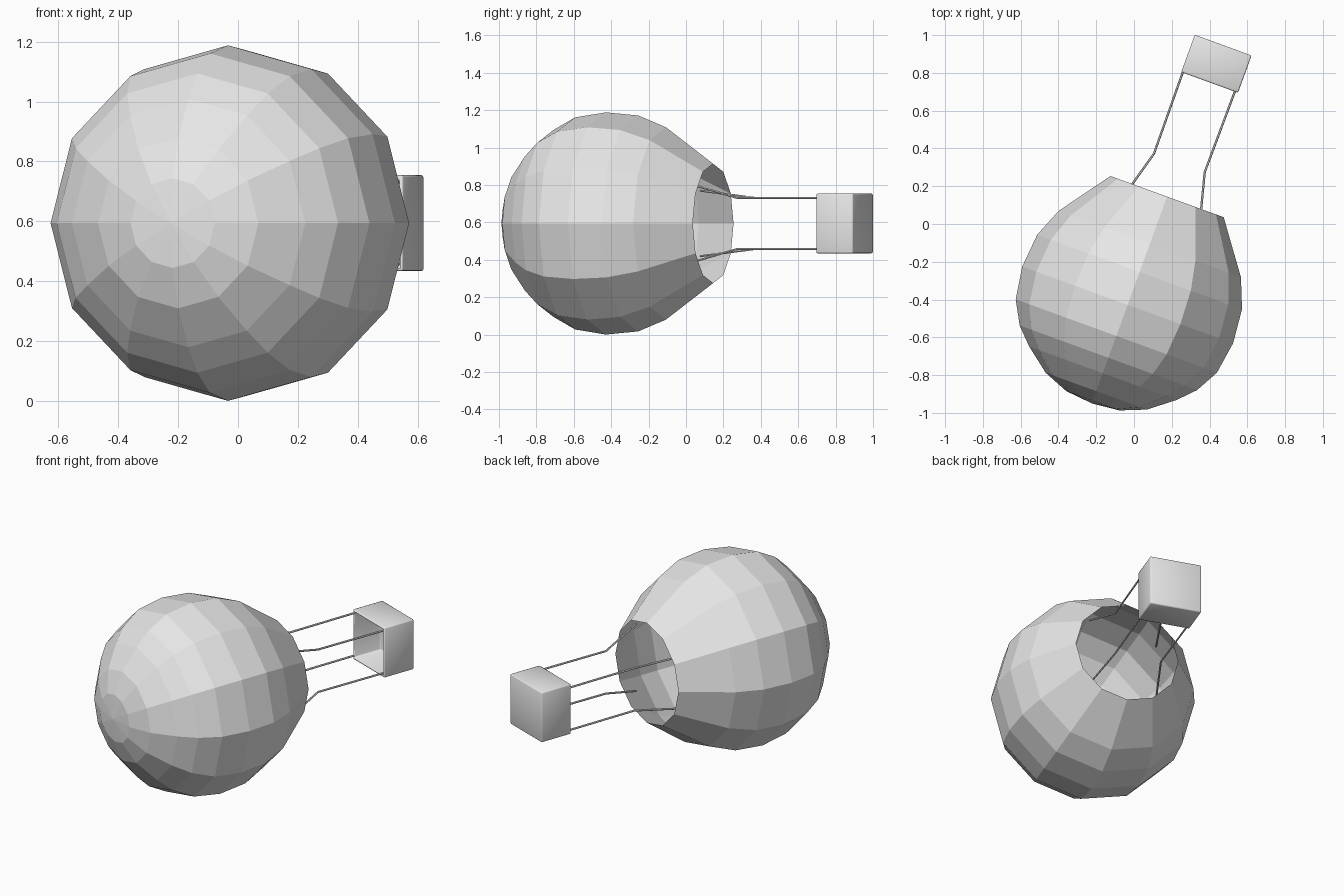
import bpy, bmesh, math
from mathutils import Matrix

cube = bpy.data.objects.get("Cube")
if cube:
    bpy.data.objects.remove(cube, do_unlink=True)

# One plain grey for everything
grey = bpy.data.materials.new("plain_grey")
grey.use_nodes = True
grey.diffuse_color = (0.8, 0.8, 0.8, 1)
grey.node_tree.nodes["Principled BSDF"].inputs["Base Color"].default_value = (0.8, 0.8, 0.8, 1)

# Local frame: origin at the mouth centre, +y runs from the mouth to the basket
FRAME = Matrix.Translation((0.175, 0.145, 0.594)) @ Matrix.Rotation(math.radians(-20), 4, 'Z')


def place(name, data):
    obj = bpy.data.objects.new(name, data)
    bpy.context.collection.objects.link(obj)
    data.materials.append(grey)
    obj.matrix_world = FRAME
    return obj


def select_only(obj):
    bpy.ops.object.select_all(action='DESELECT')
    obj.select_set(True)
    bpy.context.view_layer.objects.active = obj


def mesh_from(bm, name):
    bmesh.ops.recalc_face_normals(bm, faces=bm.faces)
    mesh = bpy.data.meshes.new(name)
    bm.to_mesh(mesh)
    bm.free()
    return mesh


# Envelope: twelve-sided profile of (position along axis, radius), open at the mouth
SIDES = 12
PROFILE = [(0, 0.319), (-0.268, 0.514), (-0.425, 0.577), (-0.61, 0.594), (-0.785, 0.567),
           (-0.908, 0.50), (-0.995, 0.415), (-1.096, 0.285), (-1.15, 0.15)]
bm = bmesh.new()
rings = []
for s, r in PROFILE:
    angles = [math.tau * i / SIDES for i in range(SIDES)]
    rings.append([bm.verts.new((r * math.cos(a), s, r * math.sin(a))) for a in angles])
crown = bm.verts.new((0, -1.165, 0))
for i in range(SIDES):
    j = (i + 1) % SIDES
    for lower, upper in zip(rings, rings[1:]):
        bm.faces.new((lower[i], lower[j], upper[j], upper[i]))
    bm.faces.new((rings[-1][i], rings[-1][j], crown))
place("envelope", mesh_from(bm, "envelope"))

# Basket: hollow box open towards the envelope, softly rounded
bm = bmesh.new()
bmesh.ops.create_cube(bm, size=1, matrix=Matrix.Translation((0.005, 0.75, 0))
                      @ Matrix.Diagonal((0.32, 0.21, 0.32, 1)))
opening = min(bm.faces, key=lambda f: f.calc_center_median().y)
bmesh.ops.inset_region(bm, faces=[opening], thickness=0.022)
floor = bmesh.ops.extrude_discrete_faces(bm, faces=[opening])["faces"]
bmesh.ops.translate(bm, verts=floor[0].verts[:], vec=(0, 0.185, 0))
basket = place("basket", mesh_from(bm, "basket"))
bevel = basket.modifiers.new("rounding", 'BEVEL')
bevel.width = 0.009
bevel.segments = 2
select_only(basket)
bpy.ops.object.shade_smooth()

# Ropes: straight from the basket rim, then spreading inside the mouth
END = {1: (0.21, -0.07, 0.215), -1: (0.24, -0.16, 0.175)}
for x_side, x_name in ((1, "left"), (-1, "right")):
    for z_side, z_name in ((1, "upper"), (-1, "lower")):
        name = f"{z_name}_{x_name}_rope"
        curve = bpy.data.curves.new(name, 'CURVE')
        curve.dimensions = '3D'
        curve.bevel_depth = 0.006
        curve.bevel_resolution = 1
        curve.use_fill_caps = True
        path = [(0.147, 0.66, 0.136), (0.143, 0.19, 0.136), END[x_side]]
        spline = curve.splines.new('POLY')
        spline.points.add(len(path) - 1)
        for point, (x, y, z) in zip(spline.points, path):
            point.co = (x * x_side, y, z * z_side, 1)
        rope = place(name, curve)
        select_only(rope)
        bpy.ops.object.convert(target='MESH')
        bpy.ops.object.shade_smooth_by_angle()
